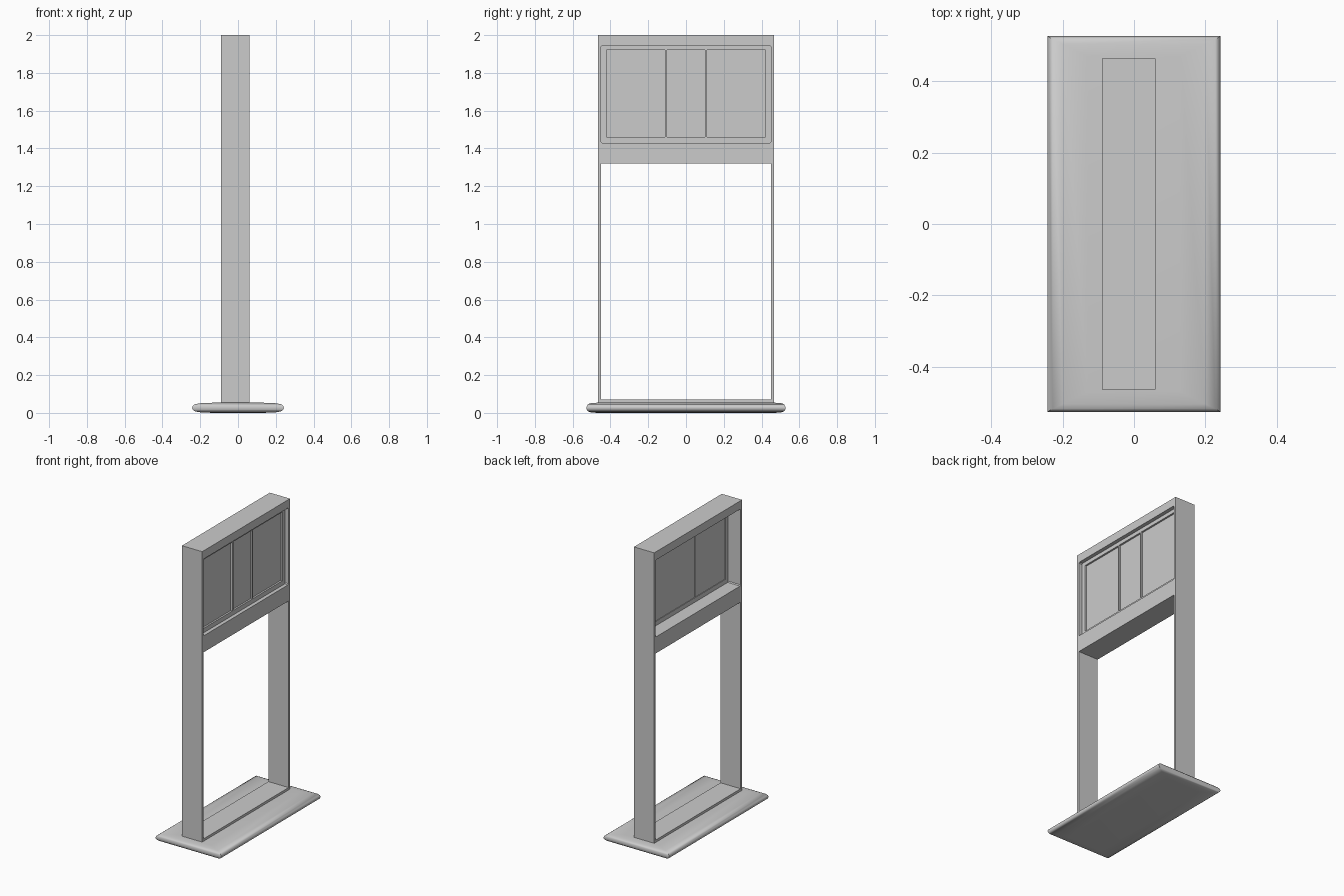
import bpy
import bmesh
from mathutils import Matrix

cube = bpy.data.objects.get("Cube")
if cube:
    bpy.data.objects.remove(cube, do_unlink=True)

grey = bpy.data.materials.new("light grey")
grey.use_nodes = True
COLOUR = (0.6, 0.6, 0.6, 1)
grey.diffuse_color = COLOUR
grey.node_tree.nodes["Principled BSDF"].inputs["Base Color"].default_value = COLOUR

# Sends local x, y, z to world y, z, x
SIDEWAYS = Matrix(((0, 0, 1, 0), (1, 0, 0, 0), (0, 1, 0, 0), (0, 0, 0, 1)))


def add_object(name, mesh):
    obj = bpy.data.objects.new(name, mesh)
    bpy.context.collection.objects.link(obj)
    mesh.materials.clear()
    mesh.materials.append(grey)
    return obj


def rectangle(y0, y1, z0, z1, cut=0.0):
    """Corner points of a rectangle, with small cut corners if asked."""
    if not cut:
        return [(y0, z0), (y1, z0), (y1, z1), (y0, z1)]
    c = cut
    return [(y0 + c, z0), (y1 - c, z0), (y1, z0 + c), (y1, z1 - c),
            (y1 - c, z1), (y0 + c, z1), (y0, z1 - c), (y0, z0 + c)]


def sheet(name, x0, x1, outline, holes=()):
    """Slab from x0 to x1 with the given outline and holes in y and z."""
    curve = bpy.data.curves.new(name + "_profile", "CURVE")
    curve.dimensions = "2D"
    curve.fill_mode = "BOTH"
    curve.extrude = (x1 - x0) / 2
    for points in (outline, *holes):
        spline = curve.splines.new("POLY")
        spline.points.add(len(points) - 1)
        for point, (y, z) in zip(spline.points, points):
            point.co = (y, z, 0, 1)
        spline.use_cyclic_u = True
    helper = bpy.data.objects.new(name + "_helper", curve)
    bpy.context.collection.objects.link(helper)
    graph = bpy.context.evaluated_depsgraph_get()
    mesh = bpy.data.meshes.new_from_object(helper.evaluated_get(graph))
    bpy.data.objects.remove(helper, do_unlink=True)
    mesh.transform(Matrix.Translation(((x0 + x1) / 2, 0, 0)) @ SIDEWAYS)
    bm = bmesh.new()
    bm.from_mesh(mesh)
    bmesh.ops.remove_doubles(bm, verts=bm.verts, dist=0.0001)
    bmesh.ops.recalc_face_normals(bm, faces=bm.faces)
    for face in bm.faces:
        face.smooth = False
    bm.to_mesh(mesh)
    bm.free()
    mesh.name = name
    return add_object(name, mesh)


# Upright frame with a display window above an open passage
SIDE, INNER = 0.465, 0.45
LOW, HIGH = 1.43, 1.945
sheet("frame", -0.09, 0.06, rectangle(-SIDE, SIDE, 0.05, 2),
      [rectangle(-INNER, INNER, LOW, HIGH, 0.006),
       rectangle(-INNER, INNER, 0.07, 1.32)])

# Display panel sunk in the window, with raised rims on both sides
window = rectangle(-INNER, INNER, LOW, HIGH)
RIM, SPLIT, BAR = 0.42, 0.105, 0.005


def panes(splits):
    edges = [-RIM - BAR, *splits, RIM + BAR]
    return [rectangle(a + BAR, b - BAR, 1.46, 1.92)
            for a, b in zip(edges, edges[1:])]


sheet("display_panel", 0.006, 0.023, window)
sheet("right_rim", 0.023, 0.035, window, panes([-SPLIT, SPLIT]))
sheet("left_rim", 0.002, 0.006, window, panes([-SPLIT]))

# Cushion-shaped base: stacked rectangular rings, half width, half depth, height
rings = [(0.13, 0.47, 0), (0.2, 0.505, 0.003), (0.228, 0.519, 0.008),
         (0.24, 0.525, 0.017), (0.243, 0.527, 0.027)]
rings += [(w, d, 0.054 - z) for w, d, z in reversed(rings[:-1])]
bm = bmesh.new()
loops = [[bm.verts.new((sx * w, sy * d, z))
          for sx, sy in ((-1, -1), (1, -1), (1, 1), (-1, 1))]
         for w, d, z in rings]
bm.faces.new(loops[0][::-1])
bm.faces.new(loops[-1])
for lower, upper in zip(loops, loops[1:]):
    for i in range(4):
        j = (i + 1) % 4
        bm.faces.new((lower[i], lower[j], upper[j], upper[i]))
bmesh.ops.recalc_face_normals(bm, faces=bm.faces)
mesh = bpy.data.meshes.new("base")
bm.to_mesh(mesh)
bm.free()
base = add_object("base", mesh)
bpy.ops.object.select_all(action="DESELECT")
base.select_set(True)
bpy.context.view_layer.objects.active = base
bpy.ops.object.shade_smooth_by_angle(angle=0.7)
